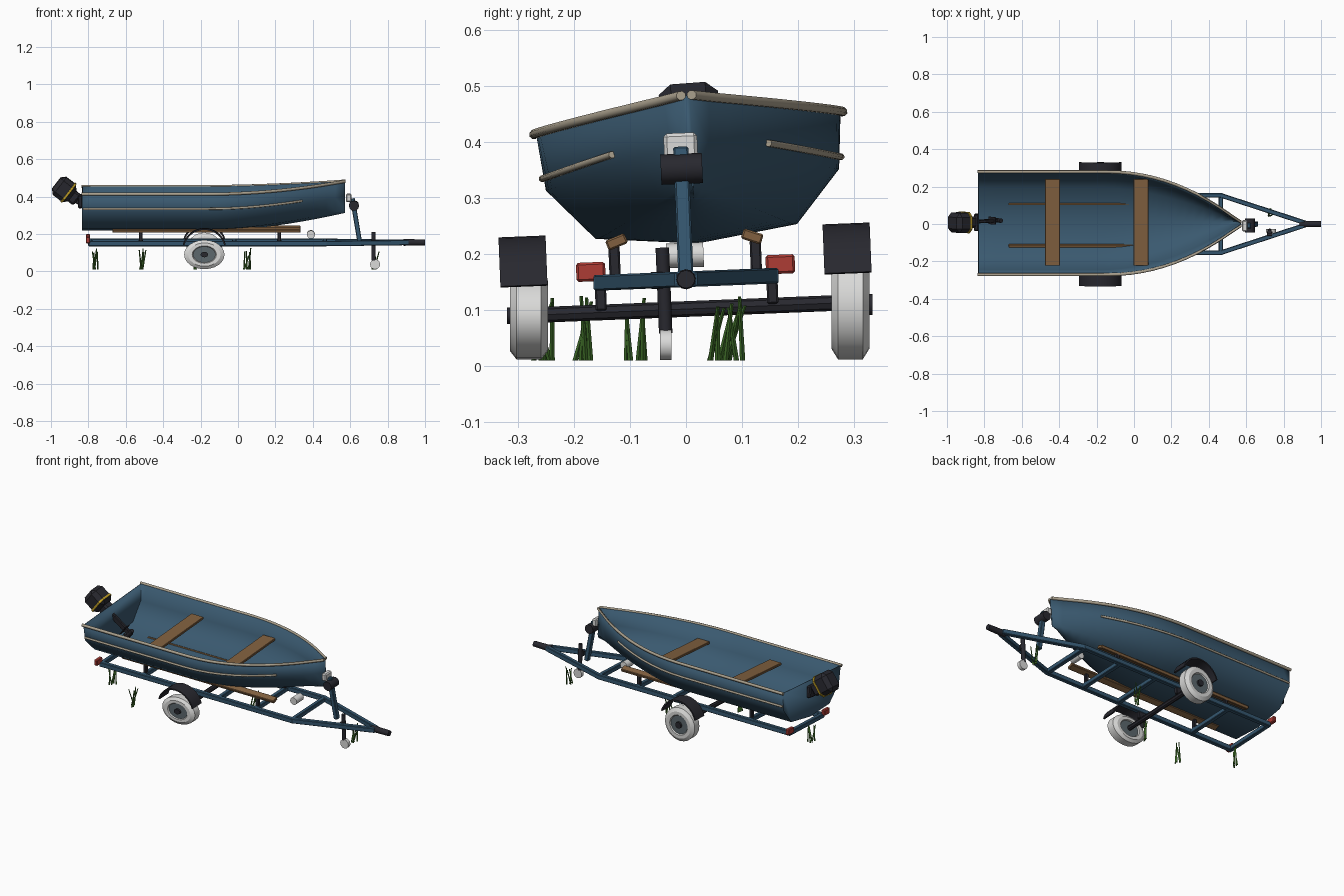
import bpy, bmesh, math, random
from mathutils import Matrix, Vector

if "Cube" in bpy.data.objects:
    bpy.data.objects.remove(bpy.data.objects["Cube"])

def mat(name, r, g, b):
    m = bpy.data.materials.new(name)
    m.diffuse_color = (r, g, b, 1)
    m.use_nodes = True
    m.node_tree.nodes["Principled BSDF"].inputs["Base Color"].default_value = m.diffuse_color
    return m

HULL = mat("hull_blue", .042, .10, .16)
FRAME = mat("trailer_blue", .035, .095, .16)
WOOD = mat("wood_brown", .22, .118, .05)
TRIM = mat("trim_beige", .40, .35, .265)
BLACK = mat("black", .021, .021, .028)
WHITE = mat("off_white", .70, .70, .69)
RIM = mat("rim_grey", .11, .14, .155)
RED = mat("lamp_red", .42, .045, .035)
YELLOW = mat("band_yellow", .55, .36, .02)
GREEN = mat("grass_green", .045, .14, .02)

# the boat leans more than the trailer
def roll(deg, z):
    return Matrix.Translation((0, 0, z)) @ Matrix.Rotation(math.radians(deg), 4, 'X') @ Matrix.Translation((0, 0, -z))

BOAT, TRAILER, WORLD = roll(4.2, .49), roll(2.3, .155), Matrix()

def finish(name, bm, m, M=WORLD, smooth=30):
    bmesh.ops.recalc_face_normals(bm, faces=bm.faces)
    me = bpy.data.meshes.new(name)
    bm.to_mesh(me)
    bm.free()
    me.materials.append(m)
    if smooth:
        me.polygons.foreach_set("use_smooth", [True] * len(me.polygons))
        me.set_sharp_from_angle(angle=math.radians(smooth))
    ob = bpy.data.objects.new(name, me)
    bpy.context.collection.objects.link(ob)
    ob.matrix_world = M
    return ob

def box(name, m, c, s, M=WORLD, rot=None, bevel=.003):
    bm = bmesh.new()
    bmesh.ops.create_cube(bm, size=1)
    bmesh.ops.scale(bm, vec=s, verts=bm.verts)
    if bevel:
        bmesh.ops.bevel(bm, geom=bm.edges[:], offset=bevel, segments=1, affect='EDGES')
    return finish(name, bm, m, M @ Matrix.Translation(c) @ (rot or Matrix()), 0)

def beam(name, m, a, b, w, h, M=WORLD):
    a, b = Vector(a), Vector(b)
    x = (b - a).normalized()
    side = Vector((0, 1, 0)) if abs(x.z) > .7 else Vector((0, 0, 1)).cross(x).normalized()
    up = x.cross(side)
    rot = Matrix((x, side, up)).transposed().to_4x4()
    return box(name, m, (a + b) / 2, ((b - a).length, w, h), M, rot)

def cyl(name, m, a, b, r, M=WORLD, n=16, r2=None):
    a, b = Vector(a), Vector(b)
    bm = bmesh.new()
    bmesh.ops.create_cone(bm, cap_ends=True, segments=n, radius1=r, radius2=r if r2 is None else r2, depth=(b - a).length)
    rot = (b - a).to_track_quat('Z', 'Y').to_matrix().to_4x4()
    return finish(name, bm, m, M @ Matrix.Translation((a + b) / 2) @ rot, 40)

def strip(name, m, path, r, M):
    bm = bmesh.new()
    rings = []
    for p in path:
        rings.append([bm.verts.new(Vector(p) + Vector((0, r * math.cos((k + .5) * math.pi / 4), r * math.sin((k + .5) * math.pi / 4)))) for k in range(8)])
    for a, b in zip(rings, rings[1:]):
        for k in range(8):
            bm.faces.new((a[k], a[(k + 1) % 8], b[(k + 1) % 8], b[k]))
    bm.faces.new(rings[0])
    bm.faces.new(rings[-1])
    return finish(name, bm, m, M, 50)

# hull: chined section tapering towards the bow
X0, X1 = -.833, .572

def section(x):
    t = max(0, (x + .15) / .725)
    taper = max(1 - t ** 2.1, .02)
    keel = .218 + .095 * max(0, (x + .1) / .675) ** 1.6
    sheer = .433 + .05 * max(0, (x + .2) / .775) ** 2
    h = sheer - keel
    return [(0, keel), (.18 * taper * (1 - .25 * t), keel + .1 * h),
            (.262 * taper * (1 - .12 * t), keel + .53 * h), (.272 * taper, sheer)]

def hull_point(x, f, side, out=0):
    s = section(x)
    a, b = s[2], s[3]
    k = (f - .53) / .47
    return (x, side * (a[0] + (b[0] - a[0]) * k + out), a[1] + (b[1] - a[1]) * k)

bm = bmesh.new()
rings = []
N = 28
for i in range(N + 1):
    x = X0 + (X1 - X0) * i / N
    s = section(x)
    pts = [(-w, z) for w, z in s[:0:-1]] + s
    rings.append([bm.verts.new((x, y, z)) for y, z in pts])
for a, b in zip(rings, rings[1:]):
    for k in range(6):
        bm.faces.new((a[k], a[k + 1], b[k + 1], b[k]))
bm.faces.new(rings[0])
bm.faces.new(rings[-1])
hull = finish("hull", bm, HULL, BOAT, 62)
sol = hull.modifiers.new("thickness", 'SOLIDIFY')
sol.thickness, sol.offset = .006, -1

# gunwales and spray rails
xs = [X0 - .004 + (X1 + .006 - X0) * i / 24 for i in range(25)]
for side, tag in ((-1, "right"), (1, "left")):
    strip("gunwale_" + tag, TRIM, [hull_point(x, 1, side, .004) for x in xs], .0085, BOAT)
    strip("spray_rail_" + tag, TRIM, [hull_point(-.83 + 1.175 * i / 16, .63, side, .003) for i in range(17)], .0062, BOAT)

# seats
for i, x in enumerate((-.435, .038)):
    box(f"seat_{i}", WOOD, (x, 0, .36), (.08, .465, .014), BOAT, bevel=.002)

# outboard motor, tilted up so its leg points into the boat
MOTOR = BOAT @ Matrix.Translation((-.926, .004, .432)) @ Matrix.Rotation(math.radians(37.7), 4, 'Y')
box("motor_head", BLACK, (-.006, 0, .003), (.108, .106, .118), MOTOR, bevel=.022)
box("motor_band", YELLOW, (.022, 0, .003), (.2, .113, .125), MOTOR, Matrix.Diagonal((.07, 1, 1, 1)), bevel=.022)
box("motor_neck", BLACK, (.06, 0, 0), (.05, .06, .07), MOTOR, bevel=.01)
box("motor_leg", BLACK, (.165, 0, 0), (.2, .018, .034), MOTOR, bevel=.004)
box("motor_plate", BLACK, (.215, 0, -.005), (.006, .04, .06), MOTOR, bevel=.001)
cyl("motor_gearcase", BLACK, (.25, 0, -.035), (.25, 0, .03), .012, MOTOR, 10)
box("propeller", BLACK, (.25, 0, -.032), (.05, .014, .006), MOTOR, bevel=.001)
box("motor_clamp", BLACK, (-.843, .0, .375), (.026, .09, .07), BOAT, bevel=.006)

# trailer frame
Z = .155
for s, tag in ((-1, "right"), (1, "left")):
    beam("side_rail_" + tag, FRAME, (-.8, s * .153, Z), (.475, s * .153, Z), .024, .028, TRAILER)
    beam("tongue_arm_" + tag, FRAME, (.465, s * .153, Z), (.91, s * .008, Z), .024, .028, TRAILER)
    # bunk boards on posts
    tilt = Matrix.Rotation(math.radians(-20 * s), 4, 'X')
    box("bunk_" + tag, WOOD, (-.168, s * .121, .2265), (1.005, .037, .019), TRAILER, tilt)
    for i, x in enumerate((-.52, .22)):
        box(f"bunk_post_{tag}_{i}", BLACK, (x, s * .126, .19), (.02, .02, .06), TRAILER)
    box("axle_bracket_" + tag, BLACK, (-.18, s * .153, .125), (.05, .02, .04), TRAILER)
    box("tail_lamp_" + tag, RED, (-.802, s * .169, .175), (.022, .052, .034), TRAILER, bevel=.004)
    # curved fender
    bm = bmesh.new()
    arcs = []
    for i in range(15):
        a = math.radians(15 + 150 * i / 14)
        arcs.append([bm.verts.new((-.18 + r * math.cos(a), s * .289 + y, .125 + r * math.sin(a)))
                     for r, y in ((.118, -.042), (.118, .042), (.110, .042), (.110, -.042))])
    for a, b in zip(arcs, arcs[1:]):
        for k in range(4):
            bm.faces.new((a[k], a[(k + 1) % 4], b[(k + 1) % 4], b[k]))
    bm.faces.new(arcs[0])
    bm.faces.new(arcs[-1])
    finish("fender_" + tag, bm, BLACK, TRAILER)

for i, x in enumerate((-.79, -.52, -.02, .22, .465)):
    beam(f"cross_member_{i}", FRAME, (x, -.15, Z), (x, .15, Z), .024, .026, TRAILER)
cyl("axle", BLACK, (-.18, -.3, .102), (-.18, .3, .102), .014, TRAILER, 8)
cyl("coupler", BLACK, (.885, 0, Z), (1.0, 0, Z), .018, TRAILER, 12, .016)

# wheels: the right tyre is squashed flat
for tag, s, yc, zc, rx, rz in (("right", -1, -.28, .09, 1.08, .78), ("left", 1, .293, .11, .98, .98)):
    W = Matrix.Translation((-.18, yc, zc)) @ Matrix.Diagonal((rx, 1, rz, 1))
    prof = [(-.024, .054), (-.034, .06), (-.034, .08), (-.022, .1), (.022, .1), (.034, .08), (.034, .06), (.024, .054)]
    bm = bmesh.new()
    rings = [[bm.verts.new((r * math.cos(k * math.pi / 12), y, r * math.sin(k * math.pi / 12))) for k in range(24)] for y, r in prof]
    for a, b in zip(rings, rings[1:] + rings[:1]):
        for k in range(24):
            bm.faces.new((a[k], a[(k + 1) % 24], b[(k + 1) % 24], b[k]))
    finish("tyre_" + tag, bm, WHITE, W, 25)
    cyl("rim_" + tag, RIM, (0, -.028, 0), (0, .028, 0), .0555, W, 24)
    cyl("hub_" + tag, BLACK, (0, 0, 0), (0, s * .039, 0), .019, W, 12)

# winch post, winch, bow stop and keel roller
beam("winch_post", FRAME, (.652, 0, .15), (.612, 0, .39), .027, .025, TRAILER)
cyl("winch", BLACK, (.62, -.037, .352), (.62, .037, .352), .027, TRAILER, 12)
box("bow_stop", WHITE, (.592, 0, .394), (.03, .06, .044), TRAILER, bevel=.006)
cyl("keel_roller", WHITE, (.39, -.033, .198), (.39, .033, .198), .022, TRAILER, 12)

# jockey jack
cyl("jack_post", BLACK, (.725, -.04, .06), (.725, -.04, .213), .012, TRAILER, 10)
box("jack_bracket", BLACK, (.725, -.052, Z), (.03, .025, .03), TRAILER)
cyl("jack_wheel", WHITE, (.733, -.046, .038), (.733, -.026, .038), .027, WORLD, 12)

# grass tufts: crossing blades
random.seed(4)
for i, (x, y) in enumerate(((-.765, -.09), (-.51, -.255), (-.22, -.18), (.05, .085), (.735, .06))):
    bm = bmesh.new()
    for j in range(5):
        c = Vector((x + random.uniform(-.018, .018), y + random.uniform(-.02, .02), .01))
        tip = Vector((x + random.uniform(-.02, .02), y + random.uniform(-.022, .022), random.uniform(.1, .125)))
        ring = [Vector((math.cos(k * math.pi / 2), math.sin(k * math.pi / 2), 0)) for k in range(4)]
        base = [bm.verts.new(c + v * .0048) for v in ring]
        top = [bm.verts.new(tip + v * .003) for v in ring]
        for k in range(4):
            bm.faces.new((base[k], base[(k + 1) % 4], top[(k + 1) % 4], top[k]))
        bm.faces.new(base)
        bm.faces.new(top)
    finish(f"grass_tuft_{i}", bm, GREEN, WORLD, 0)
